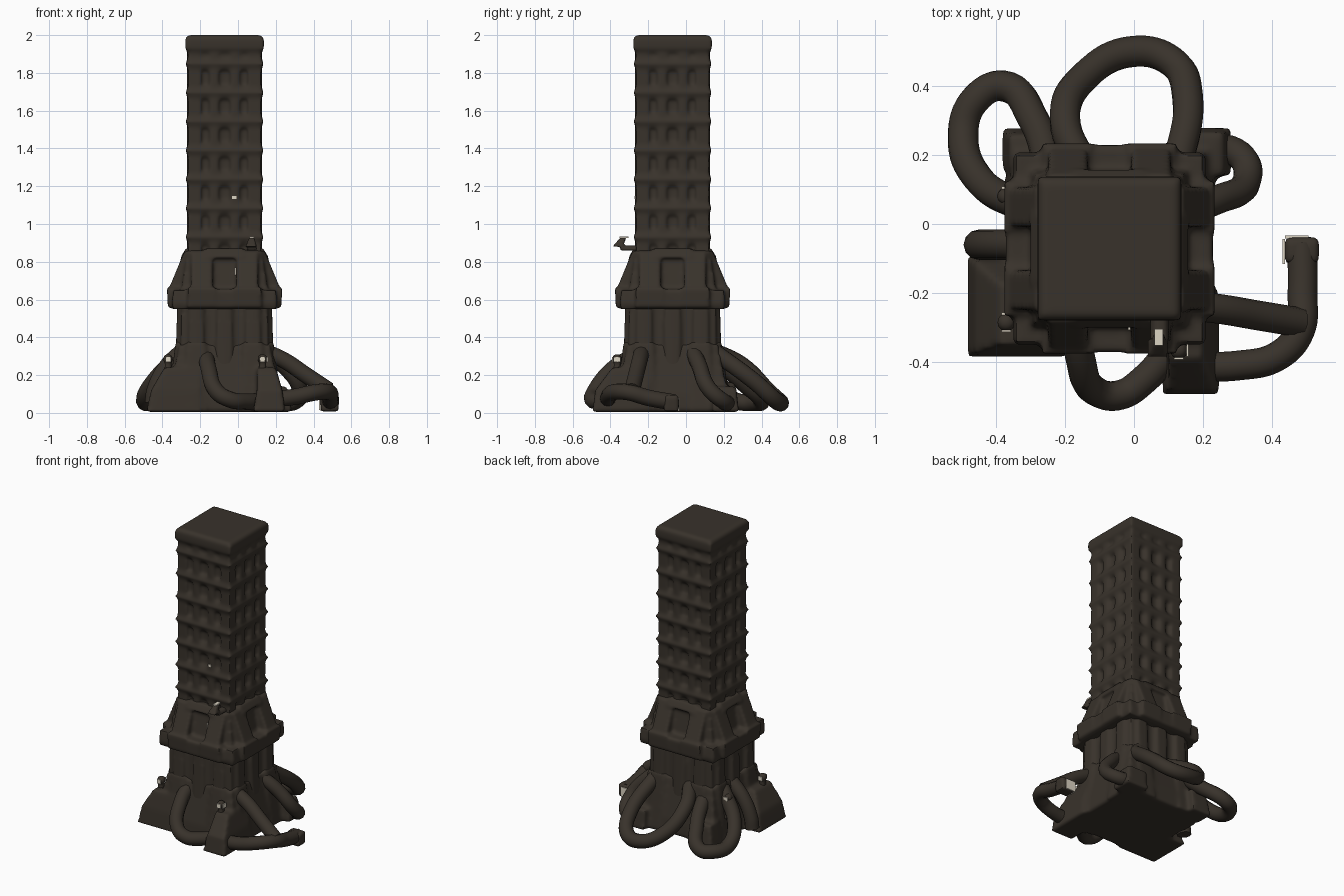
import bpy, bmesh, math
from mathutils import Matrix, Vector

CX = CY = -0.071  # tower axis


def material(name, rgb):
    m = bpy.data.materials.new(name)
    m.diffuse_color = (*rgb, 1)
    return m


DARK = material("dark_brown_iron", (0.040, 0.032, 0.024))
CREAM = material("pale_cream", (0.72, 0.66, 0.55))


def block(bm, r0, z0, r1, z1, rot=None):
    """Tapered box: rectangle r0=(x0,y0,x1,y1) at z0 up to r1 at z1."""
    def ring(r, z):
        pts = [(r[0], r[1]), (r[2], r[1]), (r[2], r[3]), (r[0], r[3])]
        out = []
        for x, y in pts:
            p = Vector((x, y, z))
            if rot is not None:
                p = Matrix.Rotation(rot, 3, 'Z') @ p + Vector((CX, CY, 0))
            out.append(bm.verts.new(p))
        return out
    a, b = ring(r0, z0), ring(r1, z1)
    bm.faces.new(a[::-1])
    bm.faces.new(b)
    for i in range(4):
        j = (i + 1) % 4
        bm.faces.new((a[i], a[j], b[j], b[i]))


def square(h):
    return (-h, -h, h, h)


def tier(bm, h0, z0, h1, z1):
    block(bm, square(h0), z0, square(h1), z1, 0)


def sides(bm, u, w, v0, z0, v1, z1):
    """Rib of width w at tangent offset u, repeated on all four sides."""
    for k in range(4):
        block(bm, (u - w / 2, -v0, u + w / 2, -0.05), z0,
              (u - w / 2, -v1, u + w / 2, -0.05), z1, k * math.pi / 2)


def finish(bm, name, mat=DARK, voxel=0.0, smooth=4):
    me = bpy.data.meshes.new(name)
    bm.to_mesh(me)
    bm.free()
    ob = bpy.data.objects.new(name, me)
    bpy.context.collection.objects.link(ob)
    me.materials.append(mat)
    if voxel:
        r = ob.modifiers.new("melt", 'REMESH')
        r.mode, r.voxel_size, r.use_smooth_shade = 'VOXEL', voxel, True
        s = ob.modifiers.new("soften", 'SMOOTH')
        s.factor, s.iterations = 0.5, smooth
    return ob


# Shaft: core, corner posts, face ribs, rings and cap
bm = bmesh.new()
tier(bm, 0.174, 0.7, 0.174, 1.98)
for sx in (-1, 1):
    for sy in (-1, 1):
        x, y = sx * 0.160, sy * 0.160
        r = (x - 0.034, y - 0.034, x + 0.034, y + 0.034)
        block(bm, r, 0.7, r, 1.95, 0)
for u in (-0.055, 0.055):
    sides(bm, u, 0.045, 0.198, 0.8, 0.198, 1.93)
for i in range(7):
    z = 0.93 + i * 0.153
    tier(bm, 0.188, z - 0.035, 0.205, z - 0.006)
    tier(bm, 0.205, z - 0.006, 0.205, z + 0.006)
    tier(bm, 0.205, z + 0.006, 0.188, z + 0.035)
tier(bm, 0.190, 1.90, 0.208, 1.93)
tier(bm, 0.208, 1.93, 0.208, 1.98)
tier(bm, 0.208, 1.98, 0.195, 2.0)
finish(bm, "shaft", voxel=0.011, smooth=5)

# Shoulder: sloped buttresses with a slot between them, above a heavy collar
bm = bmesh.new()
tier(bm, 0.235, 0.62, 0.195, 0.86)
tier(bm, 0.272, 0.55, 0.28, 0.58)
tier(bm, 0.28, 0.58, 0.27, 0.65)
for u in (-0.12, 0.12):
    sides(bm, u, 0.15, 0.30, 0.555, 0.305, 0.66)
    sides(bm, u, 0.115, 0.298, 0.65, 0.213, 0.855)
sides(bm, 0, 0.12, 0.298, 0.555, 0.30, 0.655)
sides(bm, 0, 0.2, 0.235, 0.82, 0.205, 0.87)
finish(bm, "shoulder", voxel=0.011, smooth=4)

# Lower trunk: ribbed pillar
bm = bmesh.new()
tier(bm, 0.235, 0.2, 0.228, 0.58)
for u in (-0.15, 0, 0.15):
    sides(bm, u, 0.08, 0.262, 0.2, 0.25, 0.58)
finish(bm, "lower_trunk", voxel=0.012, smooth=5)

# Base: flared skirt with uneven corner pedestals
bm = bmesh.new()
tier(bm, 0.298, 0.005, 0.292, 0.1)
tier(bm, 0.292, 0.1, 0.24, 0.36)
for u in (-0.15, 0.15):
    sides(bm, u, 0.1, 0.308, 0.005, 0.258, 0.38)
block(bm, (-0.485, -0.385, -0.2, -0.09), 0.005, (-0.46, -0.375, -0.2, -0.11), 0.12)
block(bm, (-0.46, -0.375, -0.2, -0.11), 0.12, (-0.39, -0.35, -0.2, -0.17), 0.24)
block(bm, (0.08, -0.495, 0.25, -0.2), 0.005, (0.1, -0.48, 0.235, -0.2), 0.12)
block(bm, (0.1, -0.48, 0.235, -0.2), 0.12, (0.1, -0.39, 0.2, -0.2), 0.24)
block(bm, (-0.385, 0.16, -0.24, 0.28), 0.005, (-0.36, 0.16, -0.24, 0.26), 0.16)
block(bm, (0.12, 0.14, 0.285, 0.28), 0.005, (0.12, 0.14, 0.26, 0.265), 0.14)
finish(bm, "base", voxel=0.012, smooth=7)


# Looping pipes around the foot
def pipe(name, pts, radius=0.043):
    cu = bpy.data.curves.new(name, 'CURVE')
    cu.dimensions = '3D'
    cu.bevel_depth, cu.bevel_resolution = radius, 4
    cu.use_fill_caps, cu.resolution_u = True, 8
    sp = cu.splines.new('BEZIER')
    sp.bezier_points.add(len(pts) - 1)
    for bp, p in zip(sp.bezier_points, pts):
        bp.co = p
        bp.handle_left_type = bp.handle_right_type = 'AUTO'
    cu.materials.append(DARK)
    ob = bpy.data.objects.new(name, cu)
    bpy.context.collection.objects.link(ob)


pipe("back_pipe", [(-0.13, 0.14, 0.33), (-0.2, 0.3, 0.25), (-0.14, 0.43, 0.12), (0, 0.5, 0.055),
                   (0.11, 0.47, 0.07), (0.155, 0.37, 0.16), (0.12, 0.14, 0.33)], 0.045)
pipe("back_left_pipe", [(-0.24, 0.14, 0.3), (-0.29, 0.3, 0.16), (-0.38, 0.4, 0.065), (-0.46, 0.36, 0.055),
                        (-0.495, 0.26, 0.065), (-0.45, 0.13, 0.16), (-0.3, 0.04, 0.32)], 0.045)
pipe("back_right_pipe", [(0.12, 0.03, 0.34), (0.24, 0.07, 0.25), (0.325, 0.12, 0.13),
                         (0.305, 0.2, 0.06), (0.18, 0.225, 0.06)], 0.042)
pipe("front_pipe", [(-0.17, -0.24, 0.32), (-0.155, -0.39, 0.23), (-0.11, -0.485, 0.11),
                    (-0.04, -0.495, 0.07), (0.03, -0.45, 0.06), (0.11, -0.36, 0.06)])
pipe("right_upper_pipe", [(0.1, -0.23, 0.34), (0.24, -0.245, 0.28), (0.36, -0.265, 0.2), (0.48, -0.285, 0.12)])
pipe("right_lower_pipe", [(0.15, -0.41, 0.07), (0.3, -0.41, 0.085), (0.42, -0.38, 0.11), (0.48, -0.31, 0.11),
                          (0.488, -0.2, 0.08), (0.487, -0.06, 0.055)])
pipe("left_pipe", [(-0.28, -0.06, 0.34), (-0.38, -0.06, 0.24), (-0.44, -0.06, 0.12), (-0.45, -0.06, 0.05)], 0.044)

# Bent hook on the front of the shaft
bm = bmesh.new()
block(bm, (0.04, -0.39, 0.1, -0.335), 0.88, (0.06, -0.345, 0.085, -0.315), 0.93)
block(bm, (0.045, -0.35, 0.105, -0.25), 0.86, (0.06, -0.34, 0.09, -0.25), 0.885)
finish(bm, "shaft_hook", voxel=0.008, smooth=3)

# Broken pipe end
bm = bmesh.new()
block(bm, (0.44, -0.12, 0.53, -0.038), 0.008, (0.435, -0.11, 0.538, -0.038), 0.095)
finish(bm, "pipe_end", voxel=0.012, smooth=3)


# Small knobs on the pedestals, each with pale patches
def plate(bm, c, s):
    r = (c[0] - s[0], c[1] - s[1], c[0] + s[0], c[1] + s[1])
    block(bm, r, c[2] - s[2], r, c[2] + s[2])


patches = bmesh.new()
for i, (x, y) in enumerate([(-0.37, -0.285), (0.13, -0.365), (-0.37, 0.08)]):
    bm = bmesh.new()
    bmesh.ops.create_uvsphere(bm, u_segments=16, v_segments=10, radius=0.027,
                              matrix=Matrix.Translation((x, y, 0.285)))
    block(bm, (x - 0.025, y - 0.025, x + 0.025, y + 0.025), 0.15,
          (x - 0.015, y - 0.015, x + 0.015, y + 0.015), 0.28)
    finish(bm, "knob_%d" % (i + 1), voxel=0.008, smooth=2)
    plate(patches, (x, y - 0.025, 0.283), (0.014, 0.003, 0.014))
    if i == 1:
        plate(patches, (x + 0.025, y, 0.283), (0.003, 0.018, 0.014))
    else:
        plate(patches, (x, y + 0.025, 0.283), (0.014, 0.003, 0.014))

# Pale patches on the pipe end, hook, shaft and slot
plate(patches, (0.434, -0.08, 0.045), (0.004, 0.036, 0.03))
plate(patches, (0.472, -0.038, 0.045), (0.034, 0.004, 0.034))
plate(patches, (0.072, -0.328, 0.93), (0.012, 0.024, 0.004))
plate(patches, (-0.02, -0.269, 1.14), (0.011, 0.003, 0.008))
plate(patches, (-0.014, -0.303, 0.75), (0.004, 0.004, 0.02))
finish(patches, "pale_patches", CREAM)

# Turn curves and modifiers into plain meshes, then smooth
bpy.ops.object.select_all(action='SELECT')
bpy.context.view_layer.objects.active = bpy.data.objects["shaft"]
bpy.ops.object.convert(target='MESH')
bpy.ops.object.shade_smooth_by_angle(angle=math.radians(50))
